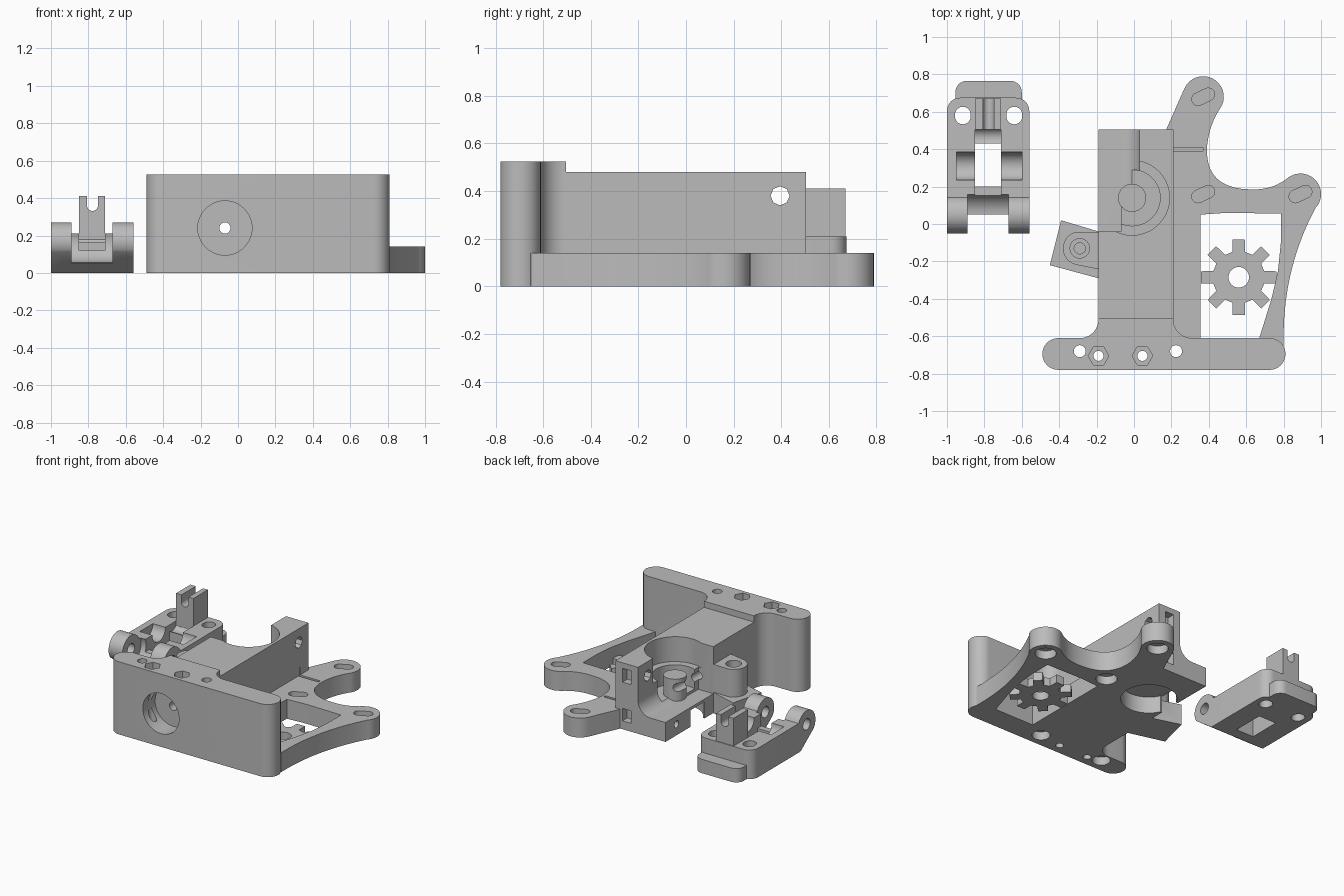
import bpy, bmesh
from math import sin, cos, radians, pi

cube = bpy.data.objects.get("Cube")
if cube:
    bpy.data.objects.remove(cube, do_unlink=True)

grey = bpy.data.materials.new("light grey plastic")
grey.use_nodes = True
COLOUR = (0.5, 0.5, 0.5, 1)
grey.diffuse_color = COLOUR
grey.node_tree.nodes["Principled BSDF"].inputs["Base Color"].default_value = COLOUR


def arc(cx, cy, r, a, b, n=16):
    return [(cx + r * cos(radians(a + (b - a) * i / n)),
             cy + r * sin(radians(a + (b - a) * i / n))) for i in range(n + 1)]


def bezier(p, q, r, n=10):
    return [tuple((1 - t) ** 2 * p[k] + 2 * t * (1 - t) * q[k] + t * t * r[k] for k in (0, 1))
            for t in [i / n for i in range(n + 1)]]


def solid(pts, lo, hi, axis="z", name="cutter"):
    """Extrude a 2D outline along an axis."""
    place = {"z": lambda u, v, w: (u, v, w),
             "y": lambda u, v, w: (u, w, v),
             "x": lambda u, v, w: (w, u, v)}[axis]
    bm = bmesh.new()
    low = [bm.verts.new(place(u, v, lo)) for u, v in pts]
    top = [bm.verts.new(place(u, v, hi)) for u, v in pts]
    bm.faces.new(low)
    bm.faces.new(top)
    for i in range(len(pts)):
        j = (i + 1) % len(pts)
        bm.faces.new((low[i], low[j], top[j], top[i]))
    bmesh.ops.recalc_face_normals(bm, faces=bm.faces)
    me = bpy.data.meshes.new(name)
    bm.to_mesh(me)
    bm.free()
    me.materials.append(grey)
    ob = bpy.data.objects.new(name, me)
    bpy.context.collection.objects.link(ob)
    return ob


def box(x0, x1, y0, y1, z0, z1, name="cutter"):
    return solid([(x0, y0), (x1, y0), (x1, y1), (x0, y1)], z0, z1, name=name)


def cyl(u, v, r, lo, hi, axis="z", n=40):
    return solid(arc(u, v, r, 0, 360 - 360 / n, n - 1), lo, hi, axis)


def rounded(x0, x1, y0, y1, r):
    return (arc(x1 - r, y0 + r, r, -90, 0, 8) + arc(x1 - r, y1 - r, r, 0, 90, 8)
            + arc(x0 + r, y1 - r, r, 90, 180, 8) + arc(x0 + r, y0 + r, r, 180, 270, 8))


def combine(ob, others, op="DIFFERENCE"):
    bpy.context.view_layer.objects.active = ob
    for other in others:
        mod = ob.modifiers.new(op, "BOOLEAN")
        mod.operation, mod.object, mod.solver = op, other, "EXACT"
        bpy.ops.object.modifier_apply(modifier=mod.name)
        bpy.data.objects.remove(other, do_unlink=True)


def smooth(ob):
    bpy.ops.object.select_all(action="DESELECT")
    ob.select_set(True)
    bpy.context.view_layer.objects.active = ob
    bpy.ops.object.shade_smooth_by_angle(angle=radians(30))


# Long body with the open gear well and filament trough
WX, WY = -0.01, 0.14
body = box(-0.19, 0.21, -0.55, 0.505, 0, 0.48, "extruder_body")
combine(body, [
    cyl(WX, WY, 0.2, 0.3, 0.6),
    cyl(WX, WY, 0.15, 0.16, 0.5),
    box(-0.3, 0.03, 0.2, 0.6, 0.24, 0.6),
    box(-0.3, -0.07, -0.04, 0.6, 0.14, 0.6),
    cyl(-0.07, 0.24, 0.1, 0.1, 0.6, "y"),
])

# Base with two mounting ears
outline = ([(0, -0.7), (0.75, -0.7)]
           + bezier((0.8, -0.65), (0.79, -0.25), (0.97, 0.085))
           + arc(0.89, 0.16, 0.11, -38, 122)
           + bezier((0.82, 0.245), (0.74, 0.18), (0.62, 0.185))
           + bezier((0.62, 0.185), (0.38, 0.19), (0.39, 0.41))[1:]
           + bezier((0.39, 0.41), (0.4, 0.53), (0.465, 0.625))[1:]
           + arc(0.37, 0.68, 0.11, -25, 155) + [(0.17, 0.5), (0.1, 0.4), (0.1, -0.3)])
base = solid(outline, 0, 0.14, name="base")
window = [(0.355, -0.61), (0.67, -0.61), (0.735, -0.4), (0.77, -0.25), (0.785, -0.1),
          (0.785, 0.055), (0.5, 0.06), (0.355, 0.05)]
combine(base, [solid(window, -0.1, 0.3)])

# Tall front plate with filleted corners to the body
plate = solid([(-0.19, -0.505)] + arc(-0.29, -0.51, 0.1, 0, -90)
              + arc(-0.405, -0.695, 0.085, 90, 270)
              + arc(0.725, -0.695, 0.085, -90, 90)
              + arc(0.31, -0.51, 0.1, 270, 180) + [(0.21, -0.505)],
              0, 0.525, name="front_plate")

# Tilted side block with screw lug
block = solid([(-0.39, 0.02), (-0.45, -0.22), (-0.19, -0.29), (-0.15, -0.29), (-0.15, -0.04),
               (-0.19, -0.04)], 0, 0.15, name="side_block")
lug = solid(arc(-0.29, -0.13, 0.09, 100, 255) + [(-0.15, -0.25), (-0.15, -0.04), (-0.2, -0.045)],
            0.05, 0.35, name="lug")
combine(body, [base, plate, block, lug], "UNION")

# Gear shaft post
combine(body, [cyl(WX, WY, 0.075, 0.13, 0.3)], "UNION")

# Bores, pockets and nut traps
combine(body, [
    cyl(-0.07, 0.24, 0.145, -0.9, -0.64, "y"),
    cyl(-0.07, 0.24, 0.03, -0.9, 0.7, "y", 20),
    cyl(WX, WY, 0.185, -0.1, 0.12),
    box(-0.3, -0.1, 0.06, 0.22, -0.1, 0.12),
    cyl(0.395, 0.38, 0.04, -0.3, 0.4, "x", 8),
    cyl(0.38, 0.08, 0.025, -0.3, -0.1, "x", 16),
    box(0.085, 0.155, 0.45, 0.6, 0.34, 0.44),
    box(0.085, 0.155, 0.45, 0.6, 0.06, 0.15),
    box(0.205, 0.37, 0.39, 0.41, 0.06, 0.2),
    cyl(-0.29, -0.13, 0.052, 0.3, 0.4),
    cyl(-0.29, -0.13, 0.03, 0.05, 0.32),
])
for x in (-0.29, 0.225):
    combine(body, [cyl(x, -0.68, 0.032, -0.1, 0.7), cyl(x, -0.68, 0.06, -0.1, 0.06)])
for x in (-0.19, 0.045):
    combine(body, [cyl(x, -0.705, 0.027, -0.1, 0.7), cyl(x, -0.705, 0.055, 0.46, 0.7, n=6)])

# Ear slots above, round counterbores below
for x, y in ((0.37, 0.68), (0.37, 0.16), (0.89, 0.16)):
    dx, dy = 0.03 * cos(radians(25)), 0.03 * sin(radians(25))
    slot = arc(x + dx, y + dy, 0.034, -65, 115) + arc(x - dx, y - dy, 0.034, 115, 295)
    combine(body, [solid(slot, 0.08, 0.3), cyl(x, y, 0.07, -0.1, 0.06)])
smooth(body)

# Plain toothed wheel inside the window
teeth = []
for i in range(8):
    for da, r in ((-14, 0.14), (-9, 0.205), (9, 0.205), (14, 0.14)):
        a = radians(i * 45 + da)
        teeth.append((0.56 + r * cos(a), -0.285 + r * sin(a)))
wheel = solid(teeth, 0, 0.06, name="toothed_wheel")
combine(wheel, [cyl(0.56, -0.285, 0.055, -0.1, 0.2)])
smooth(wheel)

# Separate idler: hinge barrels, bearing bed, back tongue
idler = solid(arc(0.05, 0.17, 0.1, 24, 215, 24) + [(0.12, 0), (0.675, 0), (0.675, 0.21)],
              -1, -0.56, "x", "idler")
combine(idler, [solid(rounded(-1, -0.56, -0.3, 0.675, 0.07), -0.1, 0.5)], "INTERSECT")
combine(idler, [solid(rounded(-0.955, -0.6, 0.55, 0.765, 0.06), 0, 0.1)], "UNION")
combine(idler, [
    cyl(0.05, 0.17, 0.115, -0.89, -0.67, "x"),
    box(-0.89, -0.67, -0.1, 0.05, 0.05, 0.4),
    box(-0.89, -0.67, -0.1, 0.12, 0.2, 0.4),
    cyl(0.05, 0.17, 0.04, -1.1, -0.4, "x"),
    cyl(0.31, 0.21, 0.075, -0.95, -0.6, "x"),
    box(-0.85, -0.71, 0.2, 0.43, -0.1, 0.4),
    box(-0.85, -0.71, 0.1, 0.21, 0.12, 0.4),
    cyl(0.46, 0.21, 0.055, -0.85, -0.71, "x"),
])
for x in (-0.915, -0.64):
    hole = arc(x, 0.585, 0.042, 0, 180) + arc(x, 0.575, 0.042, 180, 360)
    combine(idler, [solid(hole, -0.1, 0.4)])

# Forked arm on the idler
combine(idler, [box(-0.85, -0.71, 0.505, 0.67, 0.1, 0.41)], "UNION")
fork = arc(-0.778, 0.36, 0.029, 180, 360) + [(-0.749, 0.5), (-0.807, 0.5)]
combine(idler, [solid(fork, 0.4, 0.8, "y")])
smooth(idler)
